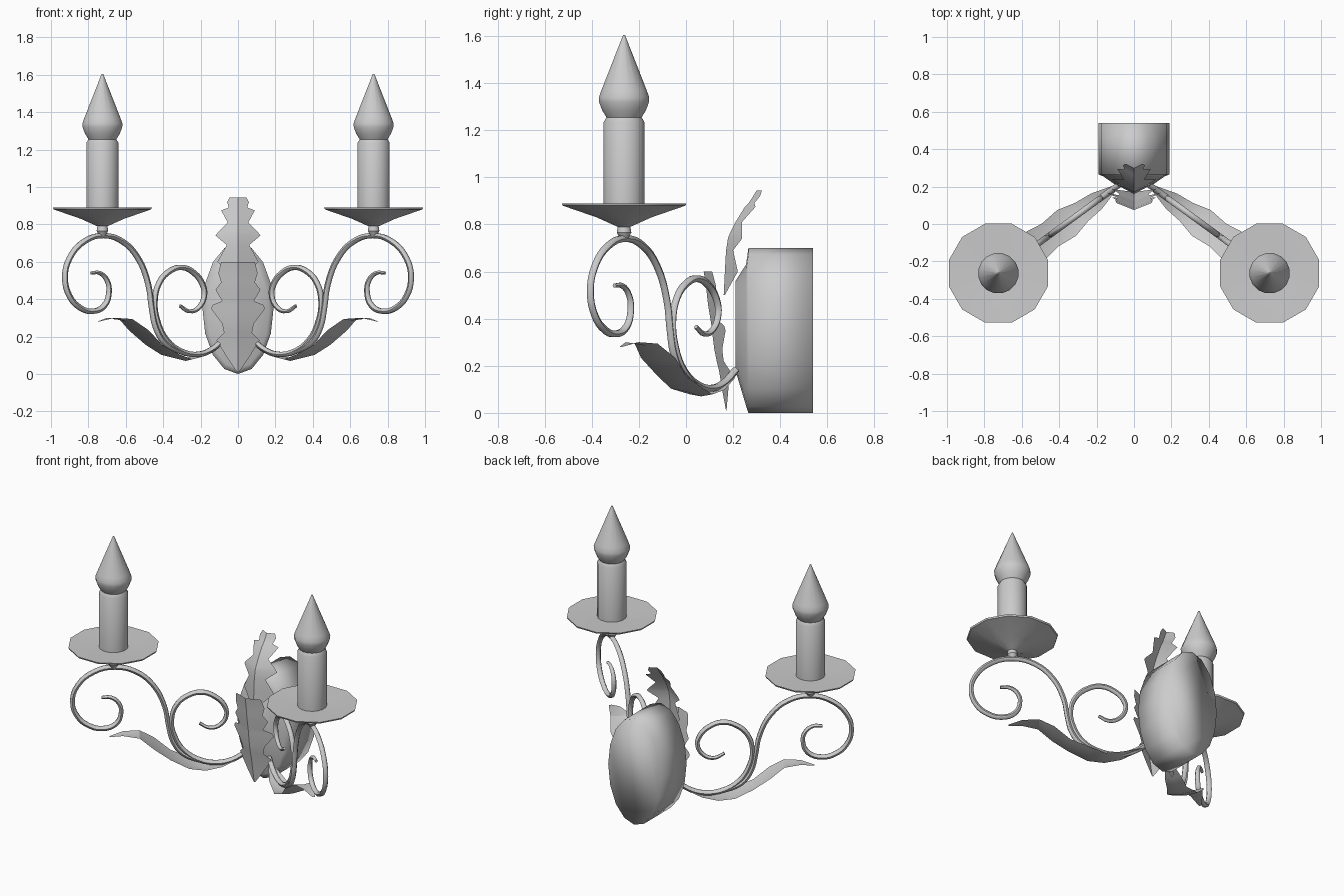
import bpy, bmesh, math
from mathutils import Vector

cube = bpy.data.objects.get("Cube")
if cube:
    bpy.data.objects.remove(cube, do_unlink=True)

metal = bpy.data.materials.new("plain_grey")
metal.use_nodes = True
GREY = (0.6, 0.6, 0.6, 1)
metal.diffuse_color = GREY
next(n for n in metal.node_tree.nodes if n.type == 'BSDF_PRINCIPLED').inputs["Base Color"].default_value = GREY


def activate(ob):
    bpy.ops.object.select_all(action='DESELECT')
    ob.select_set(True)
    bpy.context.view_layer.objects.active = ob


def finish(name, bm, angle=40, normals=True):
    if normals:
        bmesh.ops.recalc_face_normals(bm, faces=bm.faces)
    mesh = bpy.data.meshes.new(name)
    bm.to_mesh(mesh)
    bm.free()
    mesh.materials.append(metal)
    ob = bpy.data.objects.new(name, mesh)
    bpy.context.collection.objects.link(ob)
    activate(ob)
    bpy.ops.object.shade_smooth_by_angle(angle=math.radians(angle))
    return ob


def loft(name, rings, angle=40):
    """Skin a stack of closed rings and cap both ends."""
    bm = bmesh.new()
    loops = [[bm.verts.new(p) for p in ring] for ring in rings]
    n = len(loops[0])
    for a, b in zip(loops, loops[1:]):
        for i in range(n):
            j = (i + 1) % n
            bm.faces.new((a[i], a[j], b[j], b[i]))
    bm.faces.new(loops[0])
    bm.faces.new(loops[-1])
    return finish(name, bm, angle)


def lathe(name, profile, centre, sides, angle=40):
    turn = [2 * math.pi * (i + 0.5) / sides for i in range(sides)]
    rings = [[(centre[0] + r * math.cos(t), centre[1] + r * math.sin(t), z) for t in turn]
             for r, z in profile]
    return loft(name, rings, angle)


def leaf(name, rows):
    """Folded sheet: each row is left edge, rib, right edge."""
    bm = bmesh.new()
    vs = [[bm.verts.new(p) for p in row] for row in rows]
    for a, b in zip(vs, vs[1:]):
        for i in (0, 1):
            bm.faces.new((a[i], a[i + 1], b[i + 1], b[i]))
    return finish(name, bm, 30)


def on_arm(x, z, side):
    """Point in the vertical plane that holds one arm."""
    return Vector((side * x, 0.21 - 0.729 * (x - 0.08), z))


def tube(name, path, side):
    cu = bpy.data.curves.new(name, 'CURVE')
    cu.dimensions = '3D'
    cu.bevel_depth = 0.016
    cu.bevel_resolution = 1
    cu.resolution_u = 4
    cu.use_fill_caps = True
    sp = cu.splines.new('BEZIER')
    sp.bezier_points.add(len(path) - 1)
    for i, (bp, (x, z)) in enumerate(zip(sp.bezier_points, path)):
        bp.co = on_arm(x, z, side)
        bp.handle_left_type = bp.handle_right_type = 'AUTO'
        bp.radius = min(1, 0.6 + 0.12 * (len(path) - 1 - i))
    cu.materials.append(metal)
    ob = bpy.data.objects.new(name, cu)
    bpy.context.collection.objects.link(ob)
    activate(ob)
    bpy.ops.object.convert(target='MESH')
    bpy.ops.object.shade_smooth_by_angle(angle=math.radians(60))


# Oval wall mount: y, half width, bottom, top of each ring
mount = [(0.54, 0.19, 0, 0.70), (0.265, 0.19, 0, 0.70),
         (0.255, 0.165, 0.03, 0.63), (0.21, 0.10, 0.18, 0.56)]
turn = [2 * math.pi * i / 16 for i in range(16)]
loft("wall_mount",
     [[(w * math.cos(t), y, (lo + hi) / 2 + (hi - lo) / 2 * math.sin(t)) for t in turn]
      for y, w, lo, hi in mount], 180)

# Lobed ornament leaves: half width, rib y, height
lower = [(0.005, 0.17, 0.01), (0.06, 0.155, 0.09), (0.115, 0.14, 0.18), (0.075, 0.13, 0.22),
         (0.085, 0.12, 0.27), (0.145, 0.11, 0.35), (0.135, 0.108, 0.37), (0.085, 0.105, 0.39),
         (0.12, 0.095, 0.45), (0.09, 0.09, 0.49), (0.105, 0.085, 0.54), (0.09, 0.075, 0.60)]
upper = [(0.01, 0.16, 0.50), (0.11, 0.165, 0.60), (0.06, 0.17, 0.69), (0.12, 0.178, 0.74),
         (0.105, 0.185, 0.76), (0.055, 0.21, 0.81), (0.09, 0.25, 0.875), (0.05, 0.265, 0.89),
         (0.058, 0.285, 0.92), (0.045, 0.30, 0.945)]
for name, shape, fold in (("lower_leaf", lower, 0.4), ("upper_leaf", upper, 0.5)):
    leaf(name, [[(s * w, y + fold * w * abs(s), z) for s in (-1, 0, 1)] for w, y, z in shape])

# Scroll paths in the arm plane: x, z
inner = [(.08, .18), (.15, .125), (.22, .105), (.30, .12), (.38, .18), (.43, .28), (.445, .39),
         (.42, .49), (.365, .55), (.30, .57), (.235, .54), (.19, .48), (.18, .42), (.21, .355),
         (.26, .335), (.31, .365)]
outer = [(.28, .11), (.39, .165), (.44, .25), (.46, .345), (.48, .48), (.535, .62), (.62, .71),
         (.72, .74), (.82, .71), (.90, .62), (.925, .515), (.90, .415), (.845, .355),
         (.78, .335), (.715, .365), (.69, .435), (.70, .50), (.74, .54), (.785, .54)]

# Leaf under each arm: x, z, half width
under = [(.09, .15, .01), (.2, .09, .05), (.28, .07, .06), (.36, .09, .085), (.45, .145, .075),
         (.53, .22, .09), (.60, .285, .06), (.68, .295, .035), (.745, .28, .008)]

dish = [(.014, .735), (.032, .765), (.028, .79), (.12, .83), (.27, .88), (.274, .89),
        (.265, .89), (.06, .875)]
candle = [(.088, .875), (.088, 1.235), (.076, 1.255), (.095, 1.285), (.108, 1.32),
          (.109, 1.34), (.098, 1.37), (.004, 1.605)]

for side, label in ((1, "left"), (-1, "right")):
    centre = (side * 0.725, -0.263)
    tube(label + "_inner_scroll", inner, side)
    tube(label + "_outer_scroll", outer, side)
    across = Vector((side * 0.59, 0.81, 0))
    leaf(label + "_arm_leaf",
         [[on_arm(x, z, side) + across * w * s + Vector((0, 0, 0.15 * w * abs(s)))
           for s in (-1, 0, 1)] for x, z, w in under])
    lathe(label + "_drip_dish", dish, centre, 12, 35)
    lathe(label + "_candle", candle, centre, 16, 40)
